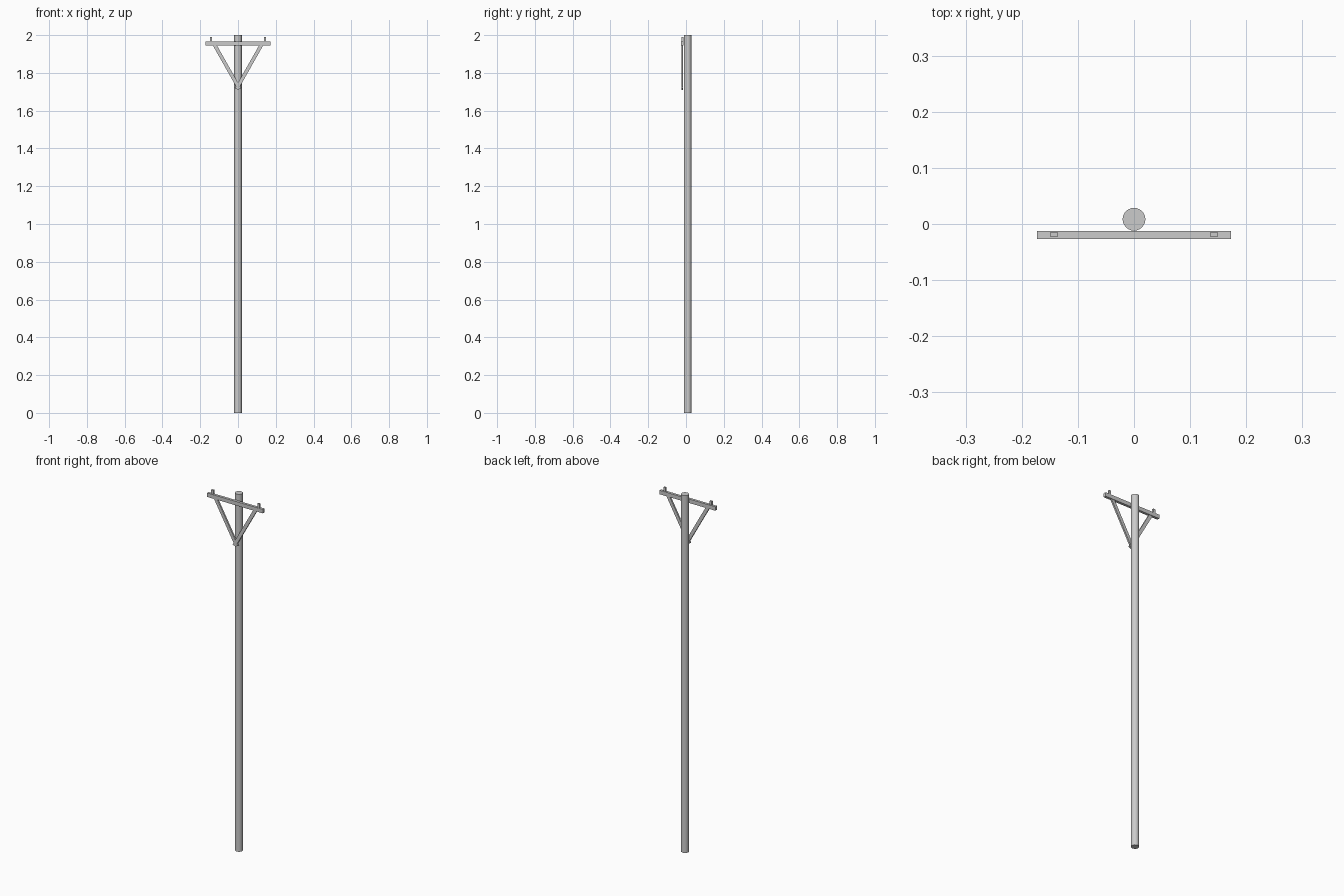
import bpy, math

if "Cube" in bpy.data.objects:
    bpy.data.objects.remove(bpy.data.objects["Cube"])

ARM_Y = -0.0195


def box(name, center, size, tilt=0.0):
    bpy.ops.mesh.primitive_cube_add(size=1, location=center)
    ob = bpy.context.object
    ob.name = name
    ob.scale = size
    ob.rotation_euler = (0, tilt, 0)
    bpy.ops.object.transform_apply(location=False, rotation=True, scale=True)
    return ob


def strut(name, start, end, y, width, depth):
    # flat bar between two (x, z) points
    dx, dz = end[0] - start[0], end[1] - start[1]
    center = ((start[0] + end[0]) / 2, y, (start[1] + end[1]) / 2)
    return box(name, center, (width, depth, math.hypot(dx, dz)), math.atan2(dx, dz))


# round pole
bpy.ops.mesh.primitive_cylinder_add(vertices=24, radius=0.0203, depth=2, location=(0, 0.0085, 1))
bpy.context.object.name = "pole"
bpy.ops.object.shade_smooth_by_angle(angle=math.radians(30))

# horizontal beam
box("crossarm", (0, ARM_Y, 1.955), (0.346, 0.0145, 0.022))

# diagonal braces crossing on the pole, and upright wire pins
for side, s in (("left", -1), ("right", 1)):
    strut("brace_" + side, (-s * 0.008, 1.715), (s * 0.125, 1.95), ARM_Y, 0.019, 0.009)
    box("pin_" + side, (s * 0.143, ARM_Y + 0.0005, 1.974), (0.0125, 0.009, 0.03))
